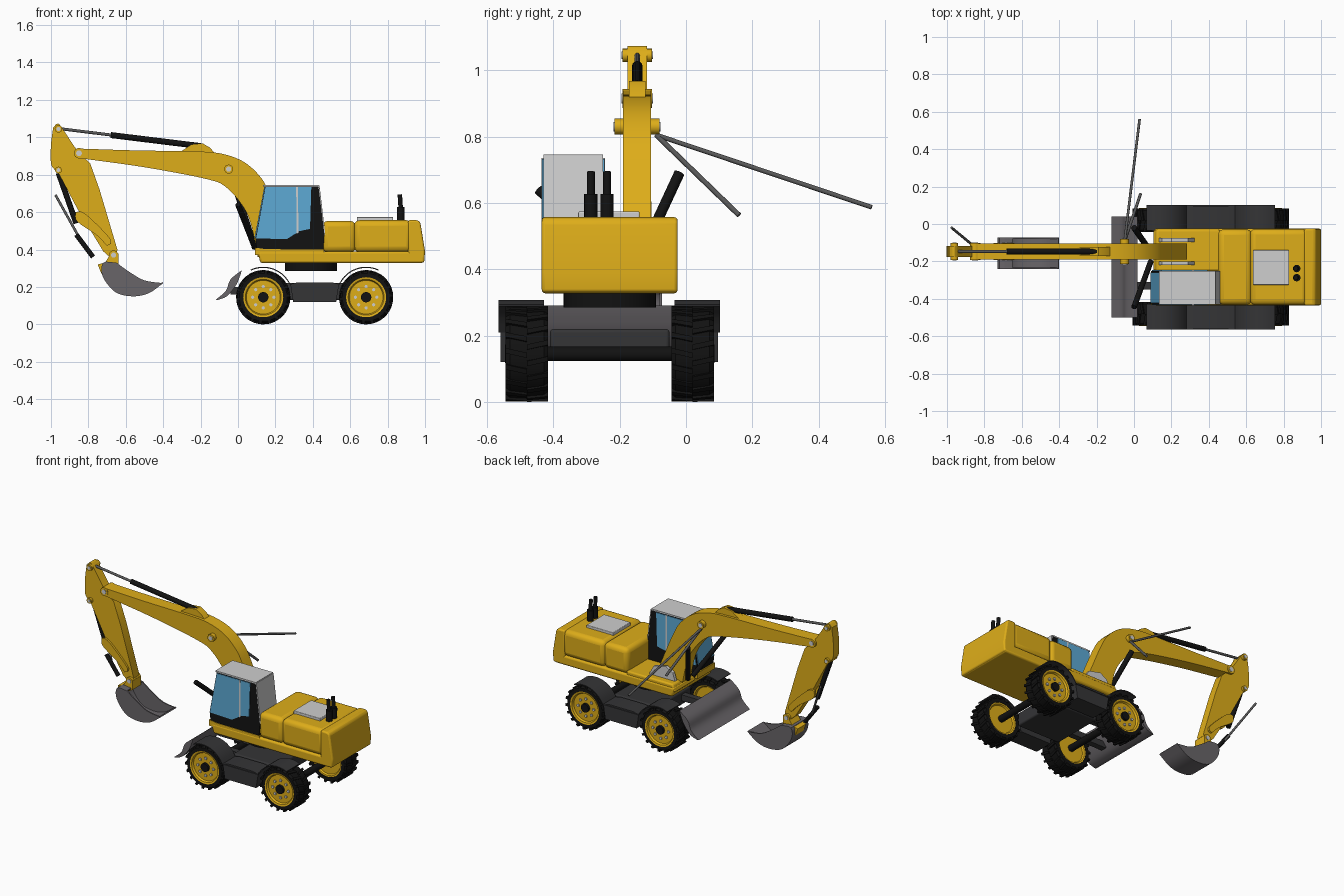
import bpy, bmesh, math
from mathutils import Vector

cube = bpy.data.objects.get("Cube")
if cube:
    bpy.data.objects.remove(cube)


def material(name, r, g, b):
    m = bpy.data.materials.new(name)
    m.use_nodes = True
    m.diffuse_color = (r, g, b, 1)
    bsdf = next(n for n in m.node_tree.nodes if n.type == 'BSDF_PRINCIPLED')
    bsdf.inputs["Base Color"].default_value = (r, g, b, 1)
    return m


YELLOW = material("machine_yellow", .73, .42, .01)
BLACK = material("rubber_black", .006, .006, .006)
DARK = material("chassis_dark", .035, .035, .037)
STEEL = material("bucket_steel", .14, .13, .14)
ROD = material("rod_grey", .1, .1, .1)
LIGHT = material("light_grey", .62, .62, .62)
GLASS = material("window_blue", .11, .4, .66)
made = []


def finish(name, bm, mat, bevel=0, segments=3):
    bmesh.ops.recalc_face_normals(bm, faces=bm.faces)
    mesh = bpy.data.meshes.new(name)
    bm.to_mesh(mesh)
    bm.free()
    mesh.materials.append(mat)
    ob = bpy.data.objects.new(name, mesh)
    bpy.context.scene.collection.objects.link(ob)
    made.append(ob)
    if bevel:
        mod = ob.modifiers.new("bevel", 'BEVEL')
        mod.width, mod.segments, mod.limit_method = bevel, segments, 'ANGLE'
    return ob


def smooth(pts, steps=4):
    """Catmull-Rom curve through a few points."""
    p = [Vector(q) for q in pts]
    p = [2 * p[0] - p[1]] + p + [2 * p[-1] - p[-2]]
    out = []
    for a, b, c, d in zip(p, p[1:], p[2:], p[3:]):
        for i in range(steps):
            t = i / steps
            out.append(b + (c - a) * t / 2 + (a - b * 2.5 + c * 2 - d / 2) * t * t
                       + (b * 1.5 - a / 2 - c * 1.5 + d / 2) * t ** 3)
    return out + [p[-2]]


def prism(name, pts, y0, y1, mat, bevel=0):
    """Extrude an x-z profile from y0 to y1."""
    bm = bmesh.new()
    face = bm.faces.new([bm.verts.new((p[0], y0, p[1])) for p in pts])
    side = bmesh.ops.extrude_face_region(bm, geom=[face])["geom"]
    bmesh.ops.translate(bm, vec=(0, y1 - y0, 0),
                        verts=[v for v in side if isinstance(v, bmesh.types.BMVert)])
    return finish(name, bm, mat, bevel)


def box(name, x0, x1, y0, y1, z0, z1, mat, bevel=0):
    return prism(name, [(x0, z0), (x1, z0), (x1, z1), (x0, z1)], y0, y1, mat, bevel)


def rod(name, a, b, r, mat, sides=16):
    a, b = Vector(a), Vector(b)
    bm = bmesh.new()
    bmesh.ops.create_cone(bm, cap_ends=True, segments=sides, radius1=r, radius2=r, depth=(b - a).length)
    turn = (b - a).to_track_quat('Z', 'Y').to_matrix().to_4x4()
    turn.translation = (a + b) / 2
    bm.transform(turn)
    return finish(name, bm, mat)


def lathe(name, profile, centre, mat, sides=40):
    """Revolve (radius, y) points around the y axis."""
    bm = bmesh.new()
    verts = [bm.verts.new((r, y, 0)) for r, y in profile]
    edges = [bm.edges.new(e) for e in zip(verts, verts[1:])]
    bmesh.ops.spin(bm, geom=verts + edges, cent=(0, 0, 0), axis=(0, 1, 0),
                   angle=math.tau, steps=sides, use_duplicate=False)
    bmesh.ops.remove_doubles(bm, verts=bm.verts, dist=.0001)
    bmesh.ops.translate(bm, vec=centre, verts=bm.verts)
    return finish(name, bm, mat)


def sheet(pts, t):
    """Closed profile of a plate of thickness t along a curve."""
    pts = [Vector(p) for p in pts]
    back = []
    for i, p in enumerate(pts):
        d = (pts[min(i + 1, len(pts) - 1)] - pts[max(i - 1, 0)]).normalized()
        back.append(p + Vector((-d.y, d.x)) * t)
    return pts + back[::-1]


MID, BOOM = -.23, -.147

# Wheels: tyre, tread lugs, rim, hub and bolts
for end, x in (("front", .135), ("rear", .685)):
    for label, s in (("right", -1), ("left", 1)):
        c = Vector((x, MID + s * .25, .145))
        name = end + "_" + label
        w = .064
        lathe(name + "_tyre", [(.105, -w), (.128, -w), (.137, -w * .8), (.137, w * .8),
                               (.128, w), (.105, w), (.1, 0), (.105, -w)], c, BLACK)
        bm = bmesh.new()
        for side in (-1, 1):
            for i in range(18):
                a = math.tau * (i + side / 4) / 18
                ring = []
                for da, r, y in ((0, .145, 0), (.11, .145, 0), (.21, .144, w), (.1, .144, w)):
                    for rr in (r, .125):
                        ring.append(bm.verts.new(c + Vector((rr * math.cos(a + da), side * y,
                                                             rr * math.sin(a + da)))))
                top, low = ring[::2], ring[1::2]
                bm.faces.new(top)
                bm.faces.new(low)
                for k in range(4):
                    n = (k + 1) % 4
                    bm.faces.new((top[k], top[n], low[n], low[k]))
        finish(name + "_tread", bm, BLACK)
        d = s * .05
        lathe(name + "_rim", [(0, -d), (.09, -d), (.096, -d * 1.2), (.107, -d * 1.25),
                              (.107, d * 1.3), (.096, d * 1.25), (.09, d), (0, d)], c, YELLOW)
        rod(name + "_hub", c, c + Vector((0, s * .066, 0)), .028, BLACK)
        for i in range(8):
            a = math.tau * i / 8
            p = c + Vector((.057 * math.cos(a), s * .045, .057 * math.sin(a)))
            rod(name + "_bolt", p, p + Vector((0, s * .012, 0)), .009, LIGHT, 8)
    rod(end + "_axle", (x, MID - .25, .145), (x, MID + .25, .145), .022, BLACK)

# Fenders: thin arches joined by a low box between the wheels
def arch(x, start, stop, r=.16):
    angles = [math.radians(start + (stop - start) * i / 10) for i in range(11)]
    return [(x + r * math.cos(a), .148 + r * math.sin(a)) for a in angles]


run = arch(.135, 115, 25) + arch(.685, 155, 65)
for label, y in (("right", -.565), ("left", -.035)):
    prism(label + "_fender", sheet(run, -.006), y, y + .137, DARK)
    prism(label + "_side_tank", [(.295, .12), (.525, .12), (.54, .215), (.5, .225), (.32, .225),
                                 (.28, .215)], y + .005, y + .132, DARK)
box("chassis", .25, .57, MID - .18, MID + .18, .13, .22, DARK, .01)
for y in (MID - .1, MID + .1):
    box("blade_arm", -.04, .27, y - .02, y + .02, .16, .2, DARK)

# Dozer blade
prism("dozer_blade", smooth([(-.12, .13), (-.065, .18), (-.04, .24), (.02, .29)])
      + smooth([(.015, .27), (-.01, .21), (-.06, .15), (-.11, .13)]), -.5, .04, STEEL)

# Upper body
rod("slew_ring", (.39, MID, .285), (.39, MID, .335), .14, BLACK, 32)
prism("deck_skirt", [(.12, .327), (.99, .327), (.995, .39), (.105, .39)], -.435, -.025, YELLOW, .012)
box("front_housing", .45, .63, -.432, -.028, .385, .553, YELLOW, .03)
box("engine_housing", .62, .93, -.434, -.026, .385, .557, YELLOW, .03)
prism("counterweight", [(.91, .33), (.995, .33), (1, .39), (.975, .545), (.96, .557), (.91, .557)],
      -.435, -.025, YELLOW, .012)
prism("deck_foot", [(.1, .36), (.46, .36), (.46, .41), (.12, .41)], -.25, -.03, YELLOW, .01)
box("engine_hatch", .635, .83, -.325, -.14, .55, .574, LIGHT, .004)
for y in (-.287, -.238):
    rod("exhaust_base", (.87, y, .55), (.87, y, .627), .02, BLACK)
    rod("exhaust_pipe", (.87, y, .62), (.865, y, .695), .012, BLACK)

# Cab with window plates, roof and rear panel
y0, y1 = -.43, -.25
prism("cab_frame", [(.1, .4), (.455, .39), (.462, .48), (.43, .738), (.145, .738), (.093, .46)],
      y0, y1, BLACK)
prism("cab_sill", [(.09, .37), (.46, .37), (.46, .4), (.15, .402), (.09, .41)], y0 - .003, y1, YELLOW)
pane = [(.097, .46), (.26, .455), (.315, .49), (.312, .733), (.147, .733)]
door = [(.322, .497), (.385, .51), (.392, .733), (.32, .733)]
post = [(.313, .485), (.323, .49), (.321, .735), (.311, .735)]
for y in (y0 - .004, y1 - .003):
    prism("cab_window", pane, y, y + .007, GLASS)
    prism("cab_rear_window", door, y, y + .007, GLASS)
    prism("cab_window_post", post, y - .001, y + .008, LIGHT)
prism("windscreen", [(.088, .462), (.094, .46), (.146, .733), (.14, .733)], y0 + .008, y1 - .008, GLASS)
box("cab_roof", .135, .432, y0, y1, .737, .746, LIGHT)
prism("cab_back_panel", [(.462, .48), (.467, .48), (.436, .742), (.43, .742)], y0, y1, LIGHT)

# Boom, its foot brackets and pins
top = smooth([(-.86, .94), (-.55, .93), (-.25, .925), (-.1, .915), (.02, .875), (.11, .8), (.17, .7), (.28, .44)])
low = smooth([(.1, .4), (.065, .55), (.02, .64), (-.06, .73), (-.16, .775), (-.5, .84), (-.86, .89)])
prism("boom", top + low + [(-.875, .915)], -.19, -.105, YELLOW)
prism("boom_cylinder_mount", [(-.31, .92), (-.25, .962), (-.19, .968), (-.15, .945), (-.12, .91)],
      BOOM - .025, BOOM + .025, YELLOW)
rod("boom_boss", (-.05, -.215, .83), (-.05, -.08, .83), .024, YELLOW)
rod("boom_pin", (-.05, -.218, .83), (-.05, -.077, .83), .014, LIGHT)
for y in (-.22, -.095):
    prism("boom_bracket", [(.13, .4), (.33, .4), (.29, .47), (.2, .49), (.15, .46)], y, y + .02, LIGHT)

# Stick with pivot pins
prism("stick", smooth([(-.99, 1.05), (-.965, 1.073), (-.94, 1.05), (-.86, .93), (-.79, .86)])
      + [(-.74, .72), (-.645, .4), (-.65, .365), (-.68, .355), (-.72, .39), (-.86, .62), (-.955, .8)]
      + smooth([(-.975, .82), (-1, .86), (-1, .96), (-.99, 1.04)]), BOOM - .03, BOOM + .03, YELLOW)
for x, z, r in ((-.85, .915, .028), (-.96, 1.045, .02), (-.96, .825, .018), (-.665, .37, .025)):
    rod("stick_boss", (x, -.192, z), (x, -.102, z), r, YELLOW)
    rod("stick_pin", (x, -.195, z), (x, -.099, z), r * .55, LIGHT)
for y in (-.19, -.12):
    prism("bucket_link", smooth([(-.87, .6), (-.83, .6), (-.76, .54), (-.685, .46), (-.68, .43)])
          + smooth([(-.7, .42), (-.76, .48), (-.86, .55), (-.87, .6)])[:-1], y, y + .016, YELLOW)
prism("bucket_mount", [(-.75, .32), (-.73, .27), (-.64, .32), (-.64, .38), (-.68, .38), (-.71, .33)],
      BOOM - .045, BOOM + .045, YELLOW)

# Bucket: curved shell and side plates
shell = smooth([(-.65, .33), (-.72, .33), (-.725, .26), (-.66, .175), (-.57, .15), (-.48, .165), (-.4, .22)])
lip = smooth([(-.4, .22), (-.5, .235), (-.58, .28), (-.65, .33)])
prism("bucket_shell", sheet(shell, .008), -.235, -.075, STEEL)
for y in (-.24, -.08):
    prism("bucket_side", shell + lip[1:-1], y, y + .008, STEEL)

# Hydraulic cylinders
rod("stick_cylinder", (-.2, BOOM, .953), (-.68, BOOM, 1.012), .016, BLACK)
rod("stick_cylinder_rod", (-.66, BOOM, 1.01), (-.96, BOOM, 1.047), .008, ROD)
rod("bucket_cylinder", (-.96, BOOM, .81), (-.865, BOOM, .54), .015, BLACK)
rod("bucket_cylinder_rod", (-.975, -.02, .69), (-.83, -.14, .43), .007, ROD)
rod("bucket_cylinder_end", (-.865, BOOM, .48), (-.775, BOOM, .36), .013, BLACK)
rod("right_lift_cylinder", (.09, -.2, .41), (0, -.445, .64), .015, BLACK)
rod("left_lift_cylinder", (.09, -.15, .41), (0, -.02, .69), .016, BLACK)
rod("long_lift_rod", (-.05, -.09, .805), (.03, .56, .587), .007, ROD)
rod("short_lift_rod", (-.05, -.09, .805), (.035, .16, .563), .008, ROD)

# Smooth shading that keeps hard edges
for ob in bpy.context.selected_objects:
    ob.select_set(False)
for ob in made:
    ob.select_set(True)
bpy.context.view_layer.objects.active = made[0]
bpy.ops.object.shade_smooth_by_angle(angle=math.radians(35))
